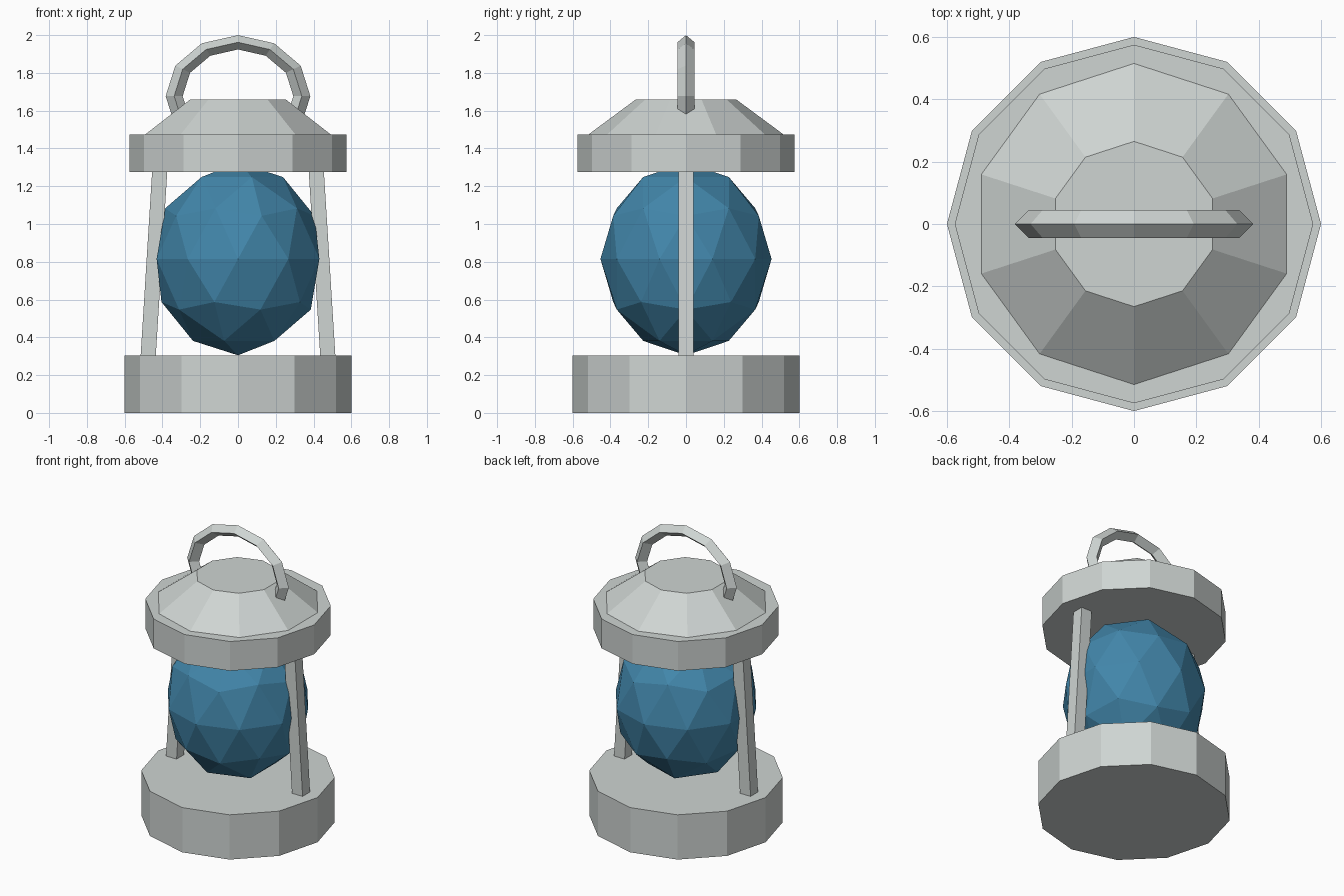
import bpy
import math
from mathutils import Vector

cube = bpy.data.objects.get("Cube")
if cube:
    bpy.data.objects.remove(cube, do_unlink=True)


def make_material(name, rgb):
    mat = bpy.data.materials.new(name)
    mat.use_nodes = True
    mat.diffuse_color = (*rgb, 1)
    mat.node_tree.nodes["Principled BSDF"].inputs["Base Color"].default_value = (*rgb, 1)
    return mat


metal = make_material("pale grey metal", (0.62, 0.66, 0.645))
blue = make_material("blue glass", (0.054, 0.238, 0.402))


def finish(name, mat):
    obj = bpy.context.object
    obj.name = name
    obj.data.name = name
    obj.data.materials.clear()
    obj.data.materials.append(mat)
    bpy.ops.object.shade_flat()
    return obj


def drum(name, sides, r_bottom, r_top, z0, z1):
    bpy.ops.mesh.primitive_cone_add(vertices=sides, radius1=r_bottom, radius2=r_top,
                                    depth=z1 - z0, location=(0, 0, (z0 + z1) / 2))
    return finish(name, metal)


# Base, cap rim and sloping cap
drum("base", 12, 0.6, 0.6, 0, 0.305)
drum("cap_rim", 12, 0.575, 0.575, 1.275, 1.475)
drum("cap_top", 10, 0.515, 0.265, 1.475, 1.66)

# Faceted globe
bpy.ops.mesh.primitive_ico_sphere_add(subdivisions=2, radius=1, location=(0, 0, 0.815))
bpy.context.object.scale = (0.453, 0.453, 0.51)
finish("globe", blue)

# Leaning side posts, sunk slightly into base and rim
for side, label in ((1, "left"), (-1, "right")):
    foot = Vector((side * 0.478, 0, 0.26))
    head = Vector((side * 0.412, 0, 1.32))
    lean = head - foot
    bpy.ops.mesh.primitive_cube_add(size=1, location=(foot + head) / 2,
                                    rotation=(0, math.atan2(lean.x, lean.z), 0))
    bpy.context.object.scale = (0.08, 0.08, lean.length)
    finish(label + "_post", metal)

# Carrying ring with a diamond section, its lower part inside the cap
bpy.ops.mesh.primitive_torus_add(major_segments=12, minor_segments=4,
                                 major_radius=0.338, minor_radius=0.045,
                                 location=(0, 0, 1.677), rotation=(math.pi / 2, 0, 0))
bpy.context.object.scale = (1, 0.843, 1)
finish("handle", metal)
